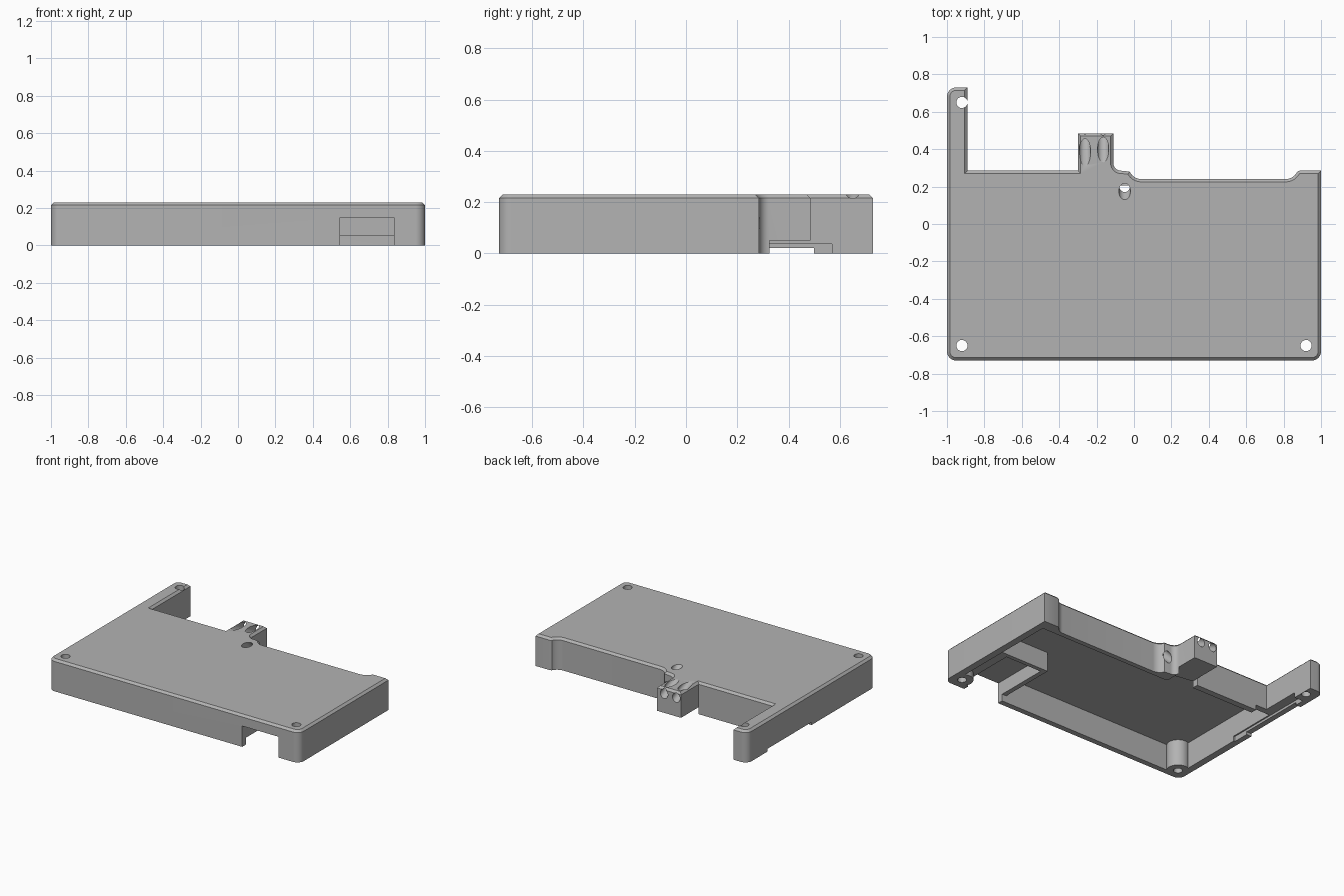
import bpy, bmesh, math
from mathutils import Matrix

cube = bpy.data.objects.get("Cube")
if cube:
    bpy.data.objects.remove(cube)

H = 0.23          # overall height
CEIL = 0.19       # underside of the top plate

grey = bpy.data.materials.new("plain grey")
grey.use_nodes = True
grey.diffuse_color = (0.45, 0.45, 0.45, 1)
grey.node_tree.nodes["Principled BSDF"].inputs["Base Color"].default_value = grey.diffuse_color


def finish(name, bm):
    bmesh.ops.recalc_face_normals(bm, faces=bm.faces)
    me = bpy.data.meshes.new(name)
    bm.to_mesh(me)
    bm.free()
    me.materials.append(grey)
    ob = bpy.data.objects.new(name, me)
    bpy.context.collection.objects.link(ob)
    return ob


def arc(cx, cy, r, a, b, n=10):
    return [(cx + r * math.cos(math.radians(a + (b - a) * i / n)),
             cy + r * math.sin(math.radians(a + (b - a) * i / n))) for i in range(n + 1)]


def prism(name, pts, z0, z1, chamfer=0):
    bm = bmesh.new()
    base = bm.faces.new([bm.verts.new((x, y, z0)) for x, y in pts])
    up = bmesh.ops.extrude_face_region(bm, geom=[base])["geom"]
    top = [v for v in up if isinstance(v, bmesh.types.BMVert)]
    bmesh.ops.translate(bm, verts=top, vec=(0, 0, z1 - z0))
    if chamfer:
        rim = [e for e in bm.edges if all(v.co.z > z1 - 1e-5 for v in e.verts)]
        bmesh.ops.bevel(bm, geom=rim, offset=chamfer, segments=1, affect='EDGES')
    return finish(name, bm)


def box(name, x0, x1, y0, y1, z0, z1):
    return prism(name, [(x0, y0), (x1, y0), (x1, y1), (x0, y1)], z0, z1)


def cylinder(name, x, y, r, z0, z1):
    return prism(name, arc(x, y, r, 0, 360, 32)[:-1], z0, z1)


def groove(name, x, tip, r, slope):
    # tilted rod whose underside meets the top surface at y = tip
    bm = bmesh.new()
    ang = math.atan(slope)
    bmesh.ops.create_cone(bm, cap_ends=True, segments=32, radius1=r, radius2=r, depth=1)
    tilt = Matrix.Rotation(math.pi / 2 - ang, 4, 'X')
    lift = r / math.cos(ang)
    bmesh.ops.transform(bm, verts=bm.verts,
                        matrix=Matrix.Translation((x, tip, H + lift)) @ tilt)
    # make sure the rod descends toward the back
    back = max(bm.verts, key=lambda v: v.co.y)
    if back.co.z > H:
        bmesh.ops.transform(bm, verts=bm.verts, matrix=Matrix.Translation((0, 2 * tip, 0))
                            @ Matrix.Scale(-1, 4, (0, 1, 0)))
    return finish(name, bm)


def combine(target, tool, op):
    mod = target.modifiers.new(op.lower(), 'BOOLEAN')
    mod.operation, mod.object, mod.solver = op, tool, 'EXACT'
    bpy.ops.object.select_all(action='DESELECT')
    bpy.context.view_layer.objects.active = target
    target.select_set(True)
    bpy.ops.object.modifier_apply(modifier=mod.name)
    bpy.data.objects.remove(tool)


# Outer shell outline, counter-clockwise
outline = (arc(-0.95, -0.68, 0.05, 180, 270) + arc(0.95, -0.68, 0.05, 270, 360)
           + [(1, 0.285), (0.885, 0.285)]
           + arc(0.81, 0.31, 0.07, -25, -90) + arc(0.04, 0.31, 0.07, -90, -155)
           + arc(-0.07, 0.325, 0.04, 270, 180)
           + [(-0.11, 0.485), (-0.30, 0.485), (-0.30, 0.285), (-0.89, 0.285), (-0.89, 0.73)]
           + arc(-0.95, 0.68, 0.05, 90, 180))
shell = prism("enclosure_shell", outline, 0, H, 0.015)

# Hollow underside
combine(shell, prism("cavity", [(-0.95, -0.69), (0.95, -0.69), (0.95, 0.205), (-0.08, 0.205),
                                (-0.3, 0.24), (-0.95, 0.24)], -0.1, CEIL), 'DIFFERENCE')

# Screw bosses and connector housing
holes = [(-0.92, -0.65), (0.92, -0.65), (-0.92, 0.65)]
for x, y in holes[:2]:
    combine(shell, cylinder("boss", x, y, 0.075, 0, CEIL + 0.01), 'UNION')
combine(shell, box("connector_housing", 0.51, 0.96, -0.71, -0.27, 0.05, CEIL + 0.01), 'UNION')

# Cut-outs
cuts = [
    box("connector_notch", 0.545, 0.835, -0.8, -0.30, -0.1, 0.15),
    box("tab_underside", -0.3, -0.11, 0.15, 0.6, -0.1, 0.05),
    box("arm_outer_notch", -1.1, -0.8, 0.0, 0.5, -0.1, 0.02),
    box("arm_inner_notch", -0.96, -0.8, -0.12, 0.57, -0.1, 0.037),
    groove("wire_groove", -0.165, 0.33, 0.03, 0.5),
    groove("side_groove", -0.262, 0.31, 0.03, 0.45),
    groove("wire_hole", -0.05, 0.13, 0.031, 1.0),
] + [cylinder("screw_hole", x, y, 0.03, -0.1, 0.4) for x, y in holes]
for cut in cuts:
    combine(shell, cut, 'DIFFERENCE')

bpy.context.view_layer.objects.active = shell
shell.select_set(True)
bpy.ops.object.shade_smooth_by_angle(angle=math.radians(25))
